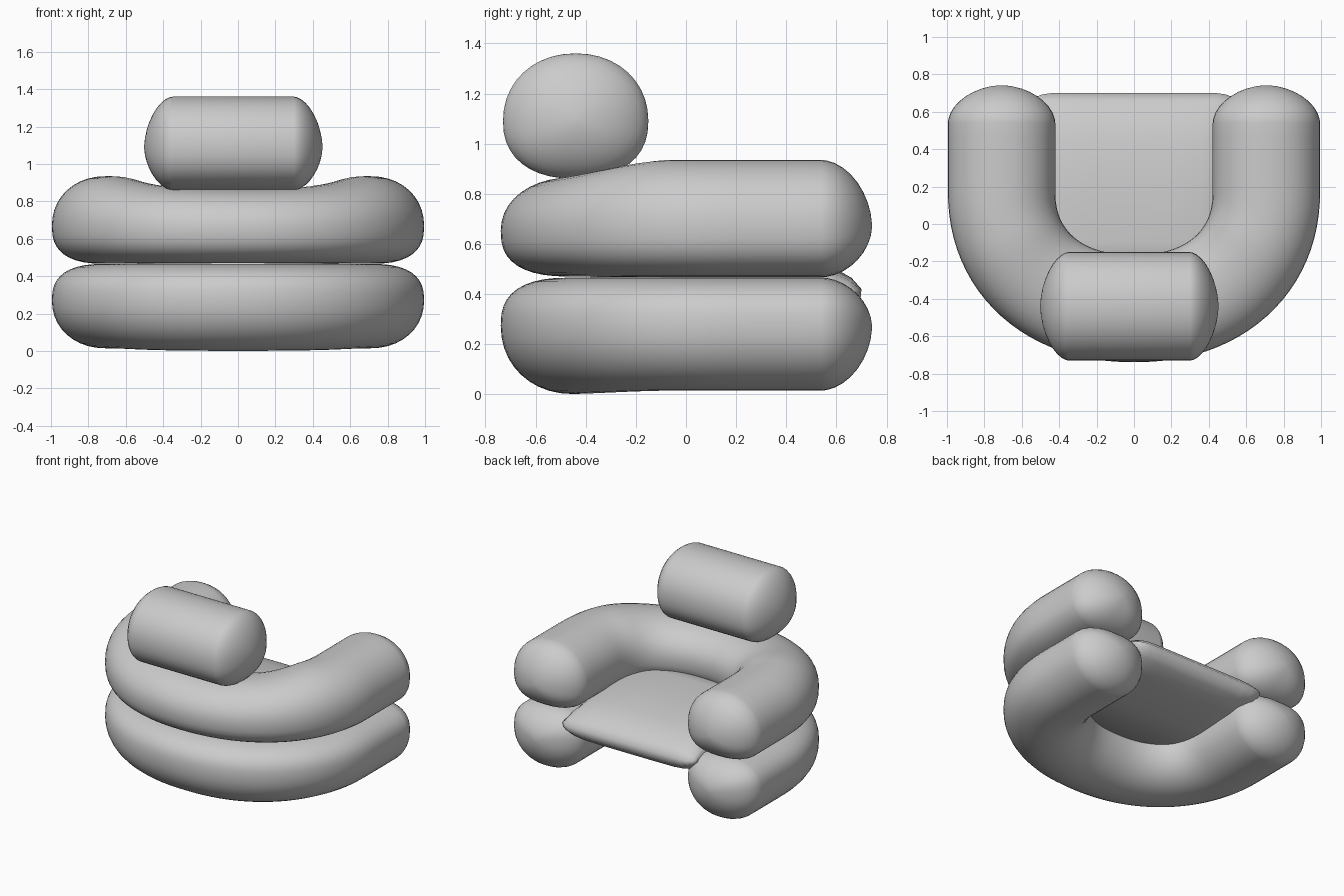
import bpy, bmesh
from math import sin, cos, pi, copysign
from mathutils import Vector

if "Cube" in bpy.data.objects:
    bpy.data.objects.remove(bpy.data.objects["Cube"])

UP = Vector((0, 0, 1))


def loft(name, rings):
    """Skin a list of closed point rings and cap both ends."""
    bm = bmesh.new()
    loops = [[bm.verts.new(p) for p in ring] for ring in rings]
    n = len(loops[0])
    for a, b in zip(loops, loops[1:]):
        for i in range(n):
            j = (i + 1) % n
            bm.faces.new((a[i], a[j], b[j], b[i]))
    bm.faces.new(loops[0])
    bm.faces.new(loops[-1])
    bmesh.ops.recalc_face_normals(bm, faces=bm.faces)
    mesh = bpy.data.meshes.new(name)
    bm.to_mesh(mesh)
    bm.free()
    mesh.shade_smooth()
    ob = bpy.data.objects.new(name, mesh)
    bpy.context.collection.objects.link(ob)
    return ob


def oval(centre, side, a, top, bottom, p_top, p_bottom, n=40):
    """Superellipse ring with its own height and fullness above and below."""
    pts = []
    for i in range(n):
        t = 2 * pi * i / n
        c, s = cos(t), sin(t)
        p, b = (p_top, top) if s > 0 else (p_bottom, bottom)
        u = copysign(abs(c) ** (2 / p), c)
        v = copysign(abs(s) ** (2 / p), s)
        pts.append(centre + side * (a * u) + UP * (b * v))
    return pts


def dome(power, steps=9):
    """(distance, scale) pairs of a blunt end, from tip to full size."""
    pairs = []
    for k in range(steps):
        a = pi / 2 * (k + 0.3) / steps
        pairs.append((cos(a) ** (2 / power), sin(a) ** (2 / power)))
    return pairs


def smooth(lo, hi, x):
    t = min(1, max(0, (x - lo) / (hi - lo)))
    return t * t * (3 - 2 * t)


def u_tube(name, arm, front, p_top, p_bottom):
    """U-shaped inflated tube; arm and front are (bottom, middle, top) heights."""
    ax, ay, bend_y, end_y, p = 0.708, 0.632, 0.18, 0.54, 2.2
    out = Vector((1, 0, 0))
    half = [(Vector((ax, end_y + 0.202 * d, 0)), out, k) for d, k in dome(1.85)]
    half += [(Vector((ax, end_y + (bend_y - end_y) * k / 5, 0)), out, 1) for k in range(5)]
    for k in range(25):
        c, s = cos(pi / 2 * k / 24), sin(pi / 2 * k / 24)
        c = max(c, 0)
        pos = Vector((ax * c ** (2 / p), bend_y - ay * s ** (2 / p), 0))
        nrm = Vector((c ** (2 - 2 / p) / ax, -s ** (2 - 2 / p) / ay, 0)).normalized()
        half.append((pos, nrm, 1))
    flip = Vector((-1, 1, 1))
    path = half + [(q * flip, s * flip, k) for q, s, k in reversed(half[:-1])]
    rings = []
    for q, side, k in path:
        w = smooth(-0.55, -0.05, q.y)
        low, mid, high = [f + (a - f) * w for a, f in zip(arm, front)]
        rings.append(oval(Vector((q.x, q.y, mid)), side, 0.287 * k,
                          (high - mid) * k, (mid - low) * k, p_top, p_bottom))
    return loft(name, rings)


# Stacked lower and upper tubes, flattened where they press together
u_tube("lower_tube", (0.015, 0.27, 0.466), (0.0, 0.275, 0.466), 2.6, 2.1)
u_tube("upper_tube", (0.467, 0.67, 0.935), (0.47, 0.65, 0.858), 2.1, 2.6)

# Headrest roll: barrel with tapered rounded ends
ends = dome(1.75)
stations = [(-0.35 - 0.152 * d, k) for d, k in ends] + [(-0.35, 1), (0.30, 1)]
stations += [(0.30 + 0.152 * d, k) for d, k in reversed(ends)]
loft("headrest", [oval(Vector((x, -0.44, 1.09)), Vector((0, 1, 0)), 0.29 * k,
                       0.27 * k, 0.23 * k, 2.1, 2.3) for x, k in stations])

# Seat cushion: rounded side profile (y, z) lofted across the width
profile = [(-0.40, 0.56), (-0.1, 0.575), (0.2, 0.57), (0.45, 0.545), (0.58, 0.51), (0.66, 0.465),
           (0.70, 0.42), (0.695, 0.37), (0.65, 0.325), (0.5, 0.29), (0.2, 0.27), (-0.40, 0.27)]
rings = []
# width station: x, front reach, rear reach, thickness
for x, front, rear, thick in [(0.54, 0.95, 0.2, 0.25), (0.525, 0.97, 0.3, 0.5), (0.49, 0.99, 0.5, 0.75),
                              (0.44, 1, 0.65, 0.9), (0.36, 1, 0.8, 0.98), (0.2, 1, 0.95, 1)]:
    rings.append([Vector((x, y * (front if y > 0 else rear), 0.42 + (z - 0.42) * thick))
                  for y, z in profile])
rings += [[Vector((-p.x, p.y, p.z)) for p in r] for r in reversed(rings)]
loft("seat", rings)
